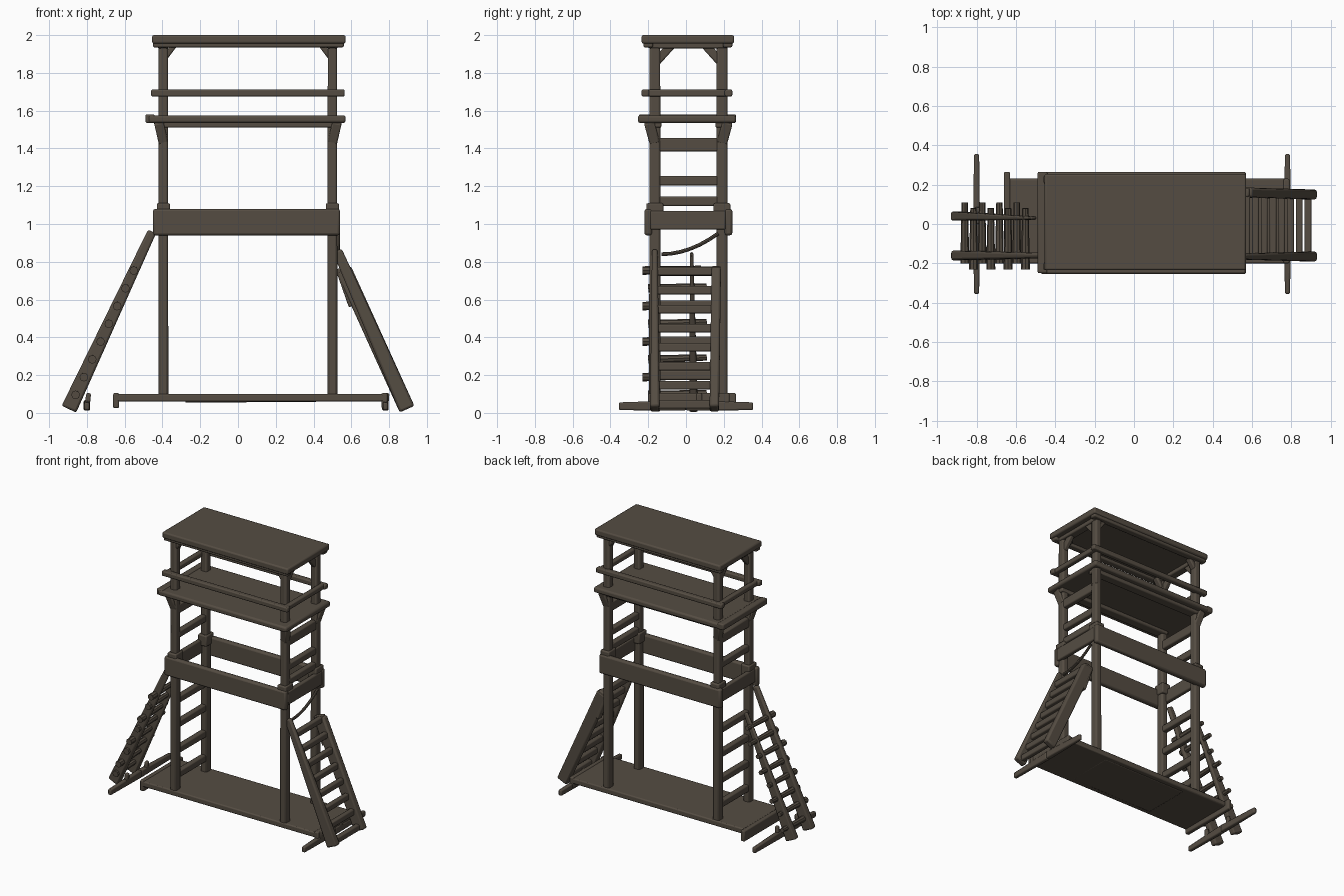
import bpy, bmesh, math
from mathutils import Vector, Matrix

if "Cube" in bpy.data.objects:
    bpy.data.objects.remove(bpy.data.objects["Cube"], do_unlink=True)

wood = bpy.data.materials.new("dark weathered wood")
wood.use_nodes = True
COLOR = (0.09, 0.073, 0.055, 1)
wood.diffuse_color = COLOR
wood.node_tree.nodes["Principled BSDF"].inputs["Base Color"].default_value = COLOR


def finish(name, bm, bevel=0.0):
    bmesh.ops.recalc_face_normals(bm, faces=bm.faces)
    mesh = bpy.data.meshes.new(name)
    bm.to_mesh(mesh)
    bm.free()
    mesh.materials.append(wood)
    obj = bpy.data.objects.new(name, mesh)
    bpy.context.collection.objects.link(obj)
    if bevel:
        mod = obj.modifiers.new("worn edges", 'BEVEL')
        mod.width = bevel
        mod.segments = 2
    bpy.ops.object.select_all(action='DESELECT')
    obj.select_set(True)
    bpy.context.view_layer.objects.active = obj
    bpy.ops.object.shade_smooth_by_angle(angle=math.radians(40))
    return obj


def box(name, x, y, z, bevel=0.008):
    """Plank given by its extents along each axis."""
    bm = bmesh.new()
    size = Vector((x[1] - x[0], y[1] - y[0], z[1] - z[0]))
    mid = Vector((sum(x), sum(y), sum(z))) / 2
    bmesh.ops.create_cube(bm, size=1, matrix=Matrix.Translation(mid) @ Matrix.Diagonal(size).to_4x4())
    return finish(name, bm, bevel)


def beam(name, a, b, wide, deep, tip=1.0, bevel=0.008):
    """Squared timber from a to b; wide runs along y, tip scales the far end."""
    a, b = Vector(a), Vector(b)
    d = (b - a).normalized()
    side = Vector((0, 1, 0)) if abs(d.y) < 0.9 else Vector((1, 0, 0))
    side = (side - d * side.dot(d)).normalized()
    up = d.cross(side)
    bm = bmesh.new()
    rings = []
    for p, s in ((a, 1), (b, tip)):
        rings.append([bm.verts.new(p + side * wide * s * i / 2 + up * deep * s * j / 2)
                      for i, j in ((-1, -1), (1, -1), (1, 1), (-1, 1))])
    bm.faces.new(rings[0])
    bm.faces.new(rings[1])
    for k in range(4):
        n = (k + 1) % 4
        bm.faces.new((rings[0][k], rings[0][n], rings[1][n], rings[1][k]))
    return finish(name, bm, bevel)


def pole(name, a, b, r, tip=1.0):
    """Round pole from a to b."""
    a, b = Vector(a), Vector(b)
    bm = bmesh.new()
    turn = (b - a).to_track_quat('Z', 'Y').to_matrix().to_4x4()
    bmesh.ops.create_cone(bm, cap_ends=True, segments=8, radius1=r, radius2=r * tip,
                          depth=(b - a).length, matrix=Matrix.Translation((a + b) / 2) @ turn)
    return finish(name, bm)


POST_X, POST_Y = (-0.395, 0.5), (-0.165, 0.19)

# Corner posts with knee braces under roof and platform
for x in POST_X:
    sx = 1 if x < 0 else -1
    for y in POST_Y:
        sy = 1 if y < 0 else -1
        beam("corner_post", (x, y, 0.08), (x, y, 1.95), 0.06, 0.052, 0.95, 0.012)
        beam("roof_brace_long", (x, y, 1.87), (x + sx * 0.06, y, 1.95), 0.045, 0.03)
        beam("roof_brace_end", (x, y, 1.85), (x, y + sy * 0.09, 1.95), 0.045, 0.035)
        beam("platform_brace", (x, y, 1.43), (x - sx * 0.025, y - sy * 0.03, 1.54), 0.055, 0.05)
        box("post_lashing", (x - 0.035, x + 0.035), (y - 0.045, y + 0.045), (1.03, 1.11))

# Roof, lookout platform and ground deck
box("roof", (-0.455, 0.57), (-0.235, 0.255), (1.955, 2.0), 0.01)
for x in POST_X:
    box("roof_end_beam", (x - 0.03, x + 0.03), (-0.2, 0.22), (1.93, 1.97))
for y in (-0.2, 0.22):
    box("roof_side_beam", (-0.45, 0.56), (y - 0.025, y + 0.025), (1.935, 1.965))
box("lookout_platform", (-0.475, 0.57), (-0.255, 0.265), (1.535, 1.575), 0.012)
box("platform_end_lip", (-0.49, -0.44), (-0.25, 0.265), (1.535, 1.58))
for y in POST_Y:
    box("platform_joist", (-0.42, 0.54), (y - 0.035, y + 0.035), (1.51, 1.55))
box("ground_deck", (-0.65, 0.79), (-0.2, 0.23), (0.06, 0.1))
for x, y1 in ((-0.645, 0.265), (0.775, 0.23)):
    box("deck_end_bar", (x - 0.016, x + 0.016), (-0.2, y1), (0.025, 0.105))
beam("deck_keel", (-0.28, 0.015, 0.065), (0.42, 0.015, 0.07), 0.36, 0.022)

# Railing around the lookout
for y in (-0.215, 0.225):
    box("side_rail", (-0.46, 0.565), (y - 0.02, y + 0.02), (1.675, 1.712))
for x in (-0.425, 0.535):
    box("end_rail", (x - 0.018, x + 0.018), (-0.235, 0.245), (1.675, 1.712))

# Wide boards at half height
for y in (-0.2, 0.225):
    box("side_board", (-0.45, 0.54), (y - 0.02, y + 0.02), (0.94, 1.08), 0.012)
for x in (-0.42, 0.525):
    box("end_board", (x - 0.016, x + 0.016), (-0.19, 0.21), (0.97, 1.07))

# Rungs between the end posts
for x, heights in ((POST_X[0], (0.2, 0.38, 0.57, 0.75, 1.23, 1.42)),
                   (POST_X[1], (1.12, 1.23, 1.42))):
    for z in heights:
        t = 0.035 if z > 1.4 else 0.025
        box("post_rung", (x - 0.02, x + 0.02), (-0.165, 0.19), (z - t, z + t))

# Outer feet, tapered toward both tips
for x in (-0.8, 0.78):
    for s in (-1, 1):
        beam("foot_beam", (x, 0, 0.04), (x, s * 0.355, 0.035), 0.035, 0.055, 0.75)
    for y in (-0.16, 0.07):
        beam("foot_peg", (x, y, 0.03), (x + 0.01, y, 0.105), 0.035, 0.03, 0.8)

# Ladder on the -x side, with rungs poking past the rails
LOW, HIGH = Vector((-0.895, 0, 0.02)), Vector((-0.455, 0, 0.96))
beam("left_ladder_rail_front", LOW + Vector((0, -0.16, 0)), HIGH + Vector((0, -0.16, 0)),
     0.05, 0.085, 0.55, 0.012)
beam("left_ladder_rail_back", LOW + Vector((0, 0.04, 0)), LOW.lerp(HIGH, 0.88) + Vector((0, 0.03, 0)),
     0.045, 0.085, 0.4, 0.012)
for i in range(8):
    p = LOW.lerp(HIGH, 0.08 + i * 0.1)
    reach = 0.03 * (i % 2)
    pole("left_ladder_rung", p + Vector((0, -0.2 - reach, 0)), p + Vector((0, 0.11 - reach, 0.01)), 0.023, 0.7)

# Ladder on the +x side
LOW, HIGH = Vector((0.895, 0, 0.02)), Vector((0.525, 0, 0.86))
beam("right_ladder_rail_front", LOW + Vector((0, -0.165, 0)), HIGH + Vector((0, -0.165, 0)),
     0.05, 0.085, 0.6, 0.012)
beam("right_ladder_rail_back", LOW + Vector((0, 0.15, 0)), LOW.lerp(HIGH, 0.88) + Vector((-0.01, 0.16, 0)),
     0.05, 0.085, 1.0, 0.012)
for i in range(8):
    p = LOW.lerp(HIGH, 0.03 + i * 0.12)
    beam("right_ladder_rung", p + Vector((0, -0.18, 0)), p + Vector((0, 0.17, 0)), 0.035, 0.045)
beam("right_ladder_brace", (0.55, 0.16, 0.77), (0.62, 0.16, 0.57), 0.045, 0.07)

# Slack rope across the +x end
points = [Vector((0.53, -0.13 + 0.3 * t, 0.84 + 0.11 * t * t)) for t in (i / 6 for i in range(7))]
for a, b in zip(points, points[1:]):
    pole("slack_rope", a, b, 0.01)
